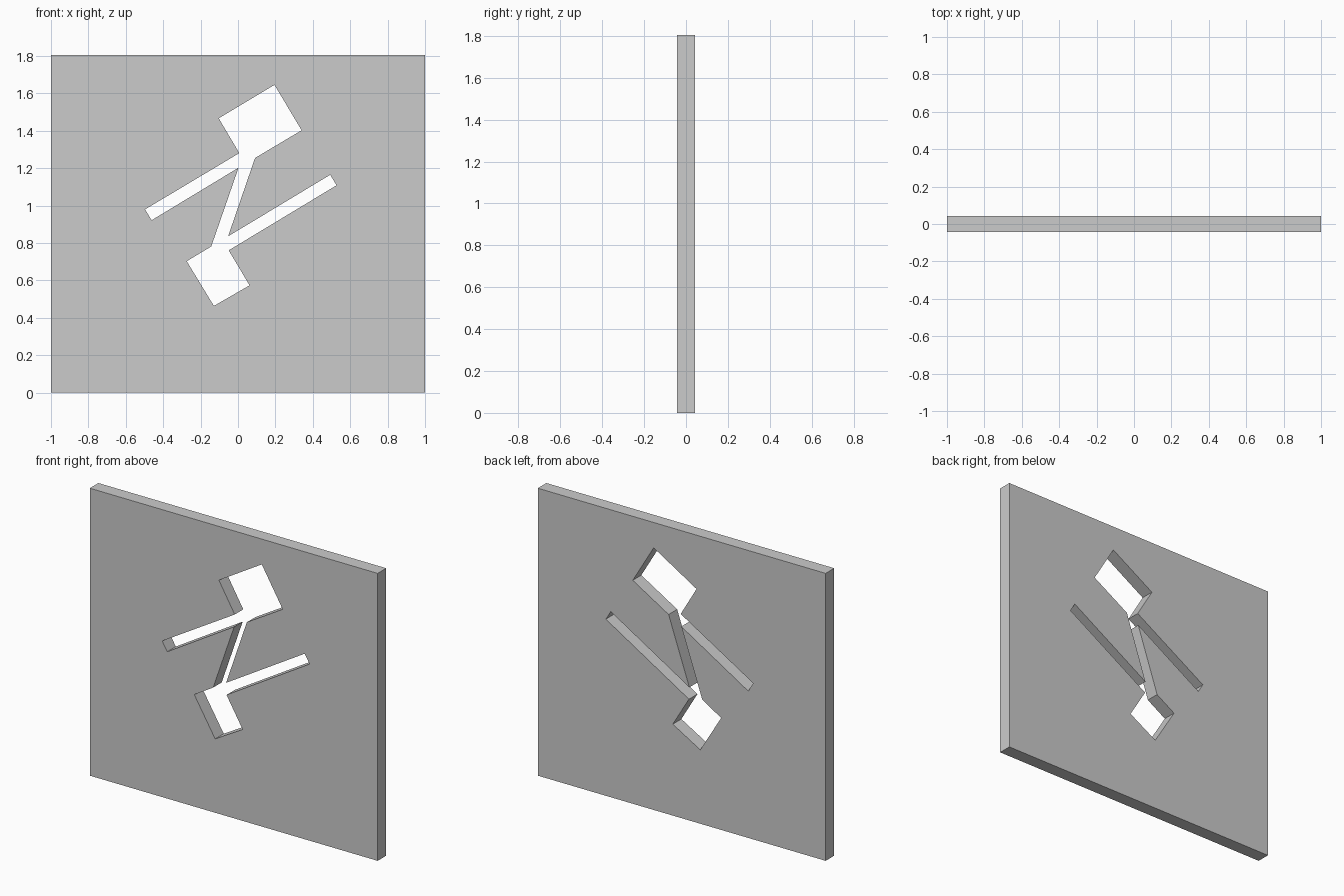
import bpy, bmesh, math

if "Cube" in bpy.data.objects:
    bpy.data.objects.remove(bpy.data.objects["Cube"])

WIDTH, HEIGHT, THICK = 2.0, 1.805, 0.085

# Outer outline of the slab (x, z)
outline = [(-WIDTH / 2, 0), (WIDTH / 2, 0), (WIDTH / 2, HEIGHT), (-WIDTH / 2, HEIGHT)]

# One continuous opening: upper block, slanted bar, two arms, lower block
opening = [
    (-0.103, 1.467), (0.195, 1.646), (0.340, 1.403), (0.091, 1.255),
    (-0.053, 0.836), (0.493, 1.165), (0.527, 1.109), (-0.050, 0.761),
    (0.062, 0.574), (-0.129, 0.464), (-0.274, 0.703), (-0.143, 0.782),
    (0.003, 1.203), (-0.462, 0.922), (-0.497, 0.980), (0.007, 1.281),
]


def add_loop(curve, points):
    spline = curve.splines.new('POLY')
    spline.points.add(len(points) - 1)
    for p, (x, z) in zip(spline.points, points):
        p.co = (x, z, 0, 1)
    spline.use_cyclic_u = True


# Filled flat profile, extruded to the slab thickness
curve = bpy.data.curves.new("cutout_panel", 'CURVE')
curve.dimensions = '2D'
curve.fill_mode = 'BOTH'
curve.extrude = THICK / 2
add_loop(curve, outline)
add_loop(curve, opening)

panel = bpy.data.objects.new("cutout_panel", curve)
panel.rotation_euler.x = math.pi / 2
bpy.context.collection.objects.link(panel)
bpy.context.view_layer.objects.active = panel
panel.select_set(True)
bpy.ops.object.convert(target='MESH')

# Weld caps to walls and keep the faces flat
panel = bpy.context.object
bm = bmesh.new()
bm.from_mesh(panel.data)
bmesh.ops.remove_doubles(bm, verts=bm.verts, dist=0.0005)
bmesh.ops.recalc_face_normals(bm, faces=bm.faces)
for f in bm.faces:
    f.smooth = False
bm.to_mesh(panel.data)
bm.free()
